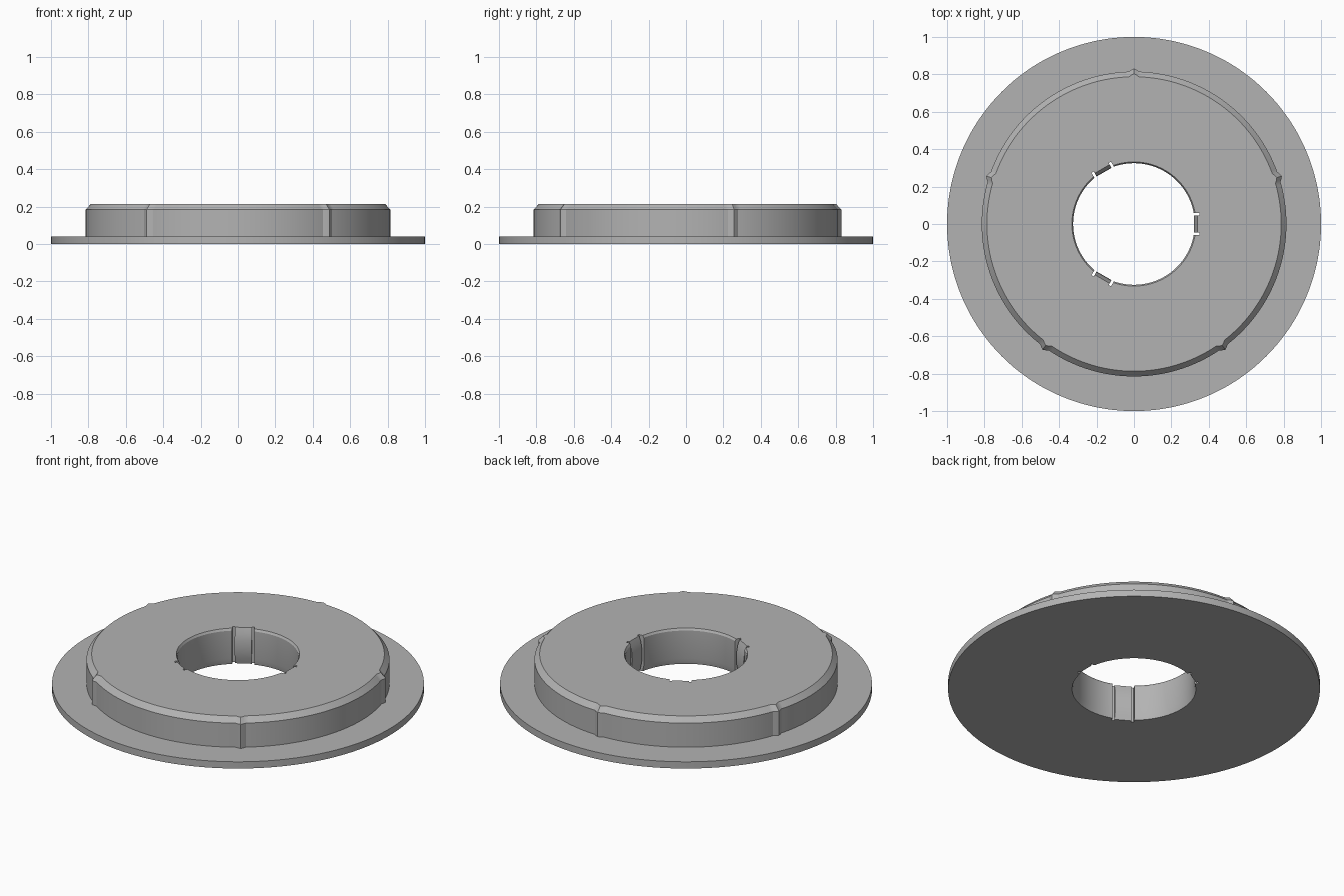
import bpy, bmesh, math
from mathutils import Matrix

if "Cube" in bpy.data.objects:
    bpy.data.objects.remove(bpy.data.objects["Cube"])

grey = bpy.data.materials.new("plain grey")
grey.diffuse_color = (0.45, 0.45, 0.45, 1)
grey.use_nodes = True
grey.node_tree.nodes["Principled BSDF"].inputs["Base Color"].default_value = grey.diffuse_color
TOP, SEG = 0.213, 360


def make(name, bm):
    bmesh.ops.recalc_face_normals(bm, faces=bm.faces)
    me = bpy.data.meshes.new(name)
    bm.to_mesh(me)
    bm.free()
    me.materials.append(grey)
    ob = bpy.data.objects.new(name, me)
    bpy.context.collection.objects.link(ob)
    return ob


def prism(name, outline, half_width, angle):
    """Extrude an (x, z) outline across y, then turn it about z."""
    bm = bmesh.new()
    face = bm.faces.new([bm.verts.new((x, -half_width, z)) for x, z in outline])
    ext = bmesh.ops.extrude_face_region(bm, geom=[face])
    verts = [v for v in ext["geom"] if isinstance(v, bmesh.types.BMVert)]
    bmesh.ops.translate(bm, verts=verts, vec=(0, 2 * half_width, 0))
    bmesh.ops.transform(bm, matrix=Matrix.Rotation(angle, 4, "Z"), verts=bm.verts)
    return make(name, bm)


def smooth(ob):
    bpy.ops.object.select_all(action="DESELECT")
    ob.select_set(True)
    bpy.context.view_layer.objects.active = ob
    bpy.ops.object.shade_smooth_by_angle(angle=math.radians(25))


# Flanged hub: closed ring profile (radius, z, carries the five ribs)
profile = [(0.333, 0, 0), (1, 0, 0), (1, 0.04, 0), (0.815, 0.04, 1),
           (0.815, 0.183, 1), (0.787, TOP, 1), (0.332, TOP, 0),
           (0.325, TOP - 0.012, 0), (0.325, 0.035, 0)]
rib = {0: 0.016, 1: 0.009}      # rib height by degrees from its centre
bm = bmesh.new()
rings = []
for r, z, ribbed in profile:
    ring = []
    for i in range(SEG):
        off = abs((i - 90 + 36) % 72 - 36)
        rad = r + (rib.get(off, 0) if ribbed else 0)
        a = math.radians(i)
        ring.append(bm.verts.new((rad * math.cos(a), rad * math.sin(a), z)))
    rings.append(ring)
for k, lo in enumerate(rings):
    hi = rings[(k + 1) % len(rings)]
    for i in range(SEG):
        j = (i + 1) % SEG
        bm.faces.new((lo[i], lo[j], hi[j], hi[i]))
hub = make("flanged_hub", bm)

# Three spring clips in the bore, each with a slot on both sides
pocket = [(0.29, -0.1), (0.35, -0.1), (0.35, 0.4), (0.29, 0.4)]
clip = [(0.352, 0), (0.338, 0), (0.328, 0.035), (0.322, 0.07), (0.32, 0.107),
        (0.322, 0.144), (0.328, 0.18), (0.34, TOP), (0.352, TOP)]
for n in range(3):
    angle = math.radians(120 * n)
    cutter = prism("clip_pocket_cutter", pocket, 0.06, angle)
    cutter.hide_render = True
    cutter.hide_set(True)
    mod = hub.modifiers.new("clip_pocket", "BOOLEAN")
    mod.operation, mod.solver, mod.object = "DIFFERENCE", "EXACT", cutter
    smooth(prism("spring_clip", clip, 0.046, angle))

# Apply the cuts, then shade the hub
bpy.ops.object.select_all(action="DESELECT")
hub.select_set(True)
bpy.context.view_layer.objects.active = hub
for mod in list(hub.modifiers):
    bpy.ops.object.modifier_apply(modifier=mod.name)
for ob in [o for o in bpy.data.objects if "cutter" in o.name]:
    bpy.data.objects.remove(ob)
smooth(hub)
